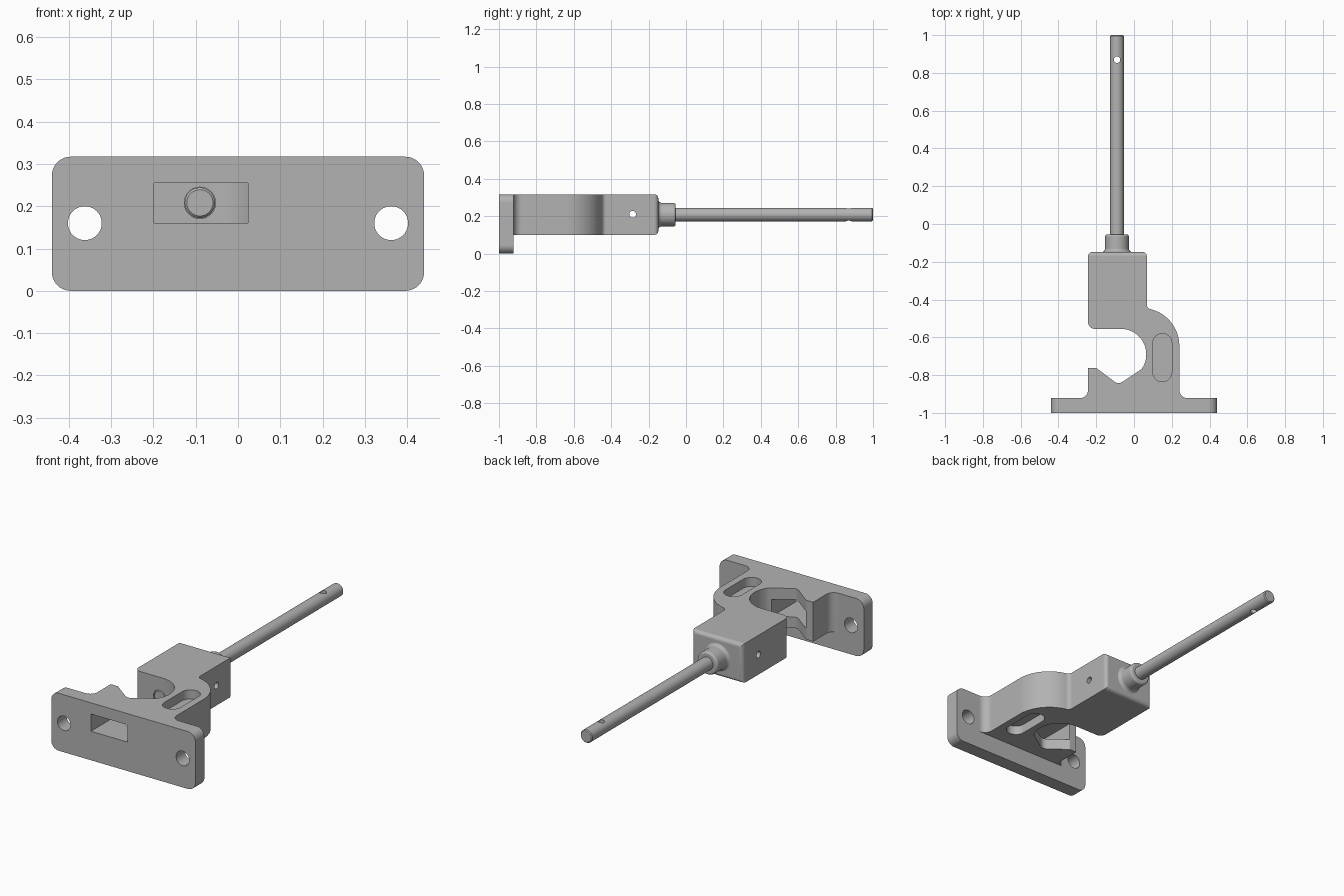
import bpy, bmesh, math
from mathutils import Vector, Matrix

if "Cube" in bpy.data.objects:
    bpy.data.objects.remove(bpy.data.objects["Cube"])

GREY = (0.45, 0.45, 0.45, 1)
metal = bpy.data.materials.new("grey metal")
metal.use_nodes = True
metal.diffuse_color = GREY
metal.node_tree.nodes["Principled BSDF"].inputs["Base Color"].default_value = GREY

ROD_X, ROD_Z = -0.09, 0.208
TOP = 0.317


def rounded(corners, steps=10):
    """Outline from (x, y, radius) corners, each rounded by a tangent arc."""
    out = []
    for i, (x, y, r) in enumerate(corners):
        p = Vector((x, y))
        if not r:
            out.append(p)
            continue
        a = (Vector(corners[i - 1][:2]) - p).normalized()
        b = (Vector(corners[(i + 1) % len(corners)][:2]) - p).normalized()
        half = a.angle(b) / 2
        centre = p + (a + b).normalized() * (r / math.sin(half))
        start = p + a * (r / math.tan(half)) - centre
        end = p + b * (r / math.tan(half)) - centre
        sweep = math.pi - 2 * half
        for k in range(steps + 1):
            t = k / steps
            out.append(centre + (start * math.sin((1 - t) * sweep)
                                 + end * math.sin(t * sweep)) / math.sin(sweep))
    return out


def arc(cx, cy, r, a0, a1, steps=20):
    angles = [math.radians(a0 + (a1 - a0) * k / steps) for k in range(steps + 1)]
    return [(cx + r * math.cos(a), cy + r * math.sin(a), 0) for a in angles]


def box(x0, x1, y0, y1, r):
    return rounded([(x0, y0, r), (x1, y0, r), (x1, y1, r), (x0, y1, r)])


def finish(name, bm):
    bmesh.ops.recalc_face_normals(bm, faces=bm.faces)
    mesh = bpy.data.meshes.new(name)
    bm.to_mesh(mesh)
    bm.free()
    mesh.materials.append(metal)
    ob = bpy.data.objects.new(name, mesh)
    bpy.context.collection.objects.link(ob)
    return ob


def prism(name, outline, axis, lo, hi, end_bevel=0):
    """Extrude an outline along x (y, z), y (x, z) or z (x, y)."""
    place = {"x": lambda p, h: (h, p[0], p[1]),
             "y": lambda p, h: (p[0], h, p[1]),
             "z": lambda p, h: (p[0], p[1], h)}[axis]
    bm = bmesh.new()
    a = [bm.verts.new(place(p, lo)) for p in outline]
    b = [bm.verts.new(place(p, hi)) for p in outline]
    bm.faces.new(a)
    bm.faces.new(b)
    for i in range(len(a)):
        bm.faces.new((a[i - 1], a[i], b[i], b[i - 1]))
    if end_bevel:
        far = max(v.co.y for v in bm.verts)
        edges = [e for e in bm.edges if all(v.co.y > far - 1e-5 for v in e.verts)]
        bmesh.ops.bevel(bm, geom=edges, offset=end_bevel, segments=6,
                        profile=0.5, affect="EDGES")
    return finish(name, bm)


def circle(x, y, r, n=40):
    return [(x + r * math.cos(i * math.tau / n), y + r * math.sin(i * math.tau / n))
            for i in range(n)]


def lathe(name, profile, n=48):
    """Turn (radius, y) points about the rod axis."""
    bm = bmesh.new()
    rings = [[bm.verts.new((x, y, z)) for x, z in circle(ROD_X, ROD_Z, r, n)]
             for r, y in profile]
    bm.faces.new(rings[0])
    bm.faces.new(rings[-1])
    for a, b in zip(rings, rings[1:]):
        for i in range(n):
            bm.faces.new((a[i - 1], a[i], b[i], b[i - 1]))
    return finish(name, bm)


def boolean(ob, other, op="DIFFERENCE"):
    other.hide_render = True
    mod = ob.modifiers.new("boolean", "BOOLEAN")
    mod.operation, mod.solver, mod.object = op, "EXACT", other
    bpy.context.view_layer.objects.active = ob
    bpy.ops.object.modifier_apply(modifier=mod.name)
    bpy.data.objects.remove(other)


# Mounting plate
bracket = prism("bracket", box(-0.44, 0.44, 0, TOP, 0.045), "y", -1, -0.922)

# Hooked arm, joined to the plate
outline = rounded(
    [(-0.29, -0.96, 0), (-0.29, -0.922, 0), (-0.243, -0.922, 0.044),
     (-0.243, -0.762, 0), (-0.2, -0.762, 0.01), (-0.083, -0.85, 0.035), (0.03, -0.775, 0)]
    + arc(-0.07, -0.69, 0.135, -36, 90)
    + [(-0.243, -0.555, 0.035), (-0.243, -0.148, 0), (0.068, -0.148, 0),
       (0.068, -0.445, 0.025)]
    + arc(0.04, -0.645, 0.2, 72, 0)
    + [(0.24, -0.922, 0.044), (0.29, -0.922, 0), (0.29, -0.96, 0)])
arm = prism("arm", outline, "z", 0.1, TOP, end_bevel=0.022)
boolean(bracket, arm, "UNION")

# Screw holes, window behind the notch, rod bore and pin hole
for side in (-1, 1):
    boolean(bracket, prism("screw_cutter", circle(side * 0.362, 0.16, 0.04), "y", -1.1, -0.8))
boolean(bracket, prism("window_cutter", box(-0.198, 0.024, 0.16, 0.255, 0), "y", -1.1, -0.7))
boolean(bracket, prism("bore_cutter", circle(ROD_X, ROD_Z, 0.037), "y", -0.6, -0.16))
boolean(bracket, prism("pin_cutter", circle(-0.285, 0.21, 0.018), "x", -0.4, 0.2))

# Blind slots in the top and underside of the arm
for lo, hi in ((TOP - 0.05, 0.4), (0.05, 0.15)):
    boolean(bracket, prism("slot_cutter", box(0.1, 0.2, -0.835, -0.58, 0.0499), "z", lo, hi))

# Collar with flared foot and rounded lip
foot = [(0.083 - 0.02 * math.sin(t), -0.129 - 0.02 * math.cos(t))
        for t in (k * math.pi / 12 for k in range(7))]
lip = [(0.051 + 0.012 * math.cos(t), -0.067 + 0.012 * math.sin(t))
       for t in (k * math.pi / 12 for k in range(7))]
collar = lathe("collar", foot + lip)

# Rod with chamfered ends and cross holes
rod = lathe("rod", [(0.031, -0.555), (0.036, -0.55), (0.036, 0.995), (0.031, 1)])
boolean(rod, prism("tip_cutter", circle(ROD_X, 0.87, 0.017), "z", 0, 0.4))
boolean(rod, prism("pin_cutter", circle(-0.285, 0.21, 0.018), "x", -0.4, 0.2))

for ob in (bracket, collar, rod):
    bpy.ops.object.select_all(action="DESELECT")
    ob.select_set(True)
    bpy.context.view_layer.objects.active = ob
    bpy.ops.object.shade_smooth_by_angle(angle=math.radians(30))
    ob.modifiers.new("even shading", "WEIGHTED_NORMAL").keep_sharp = True
